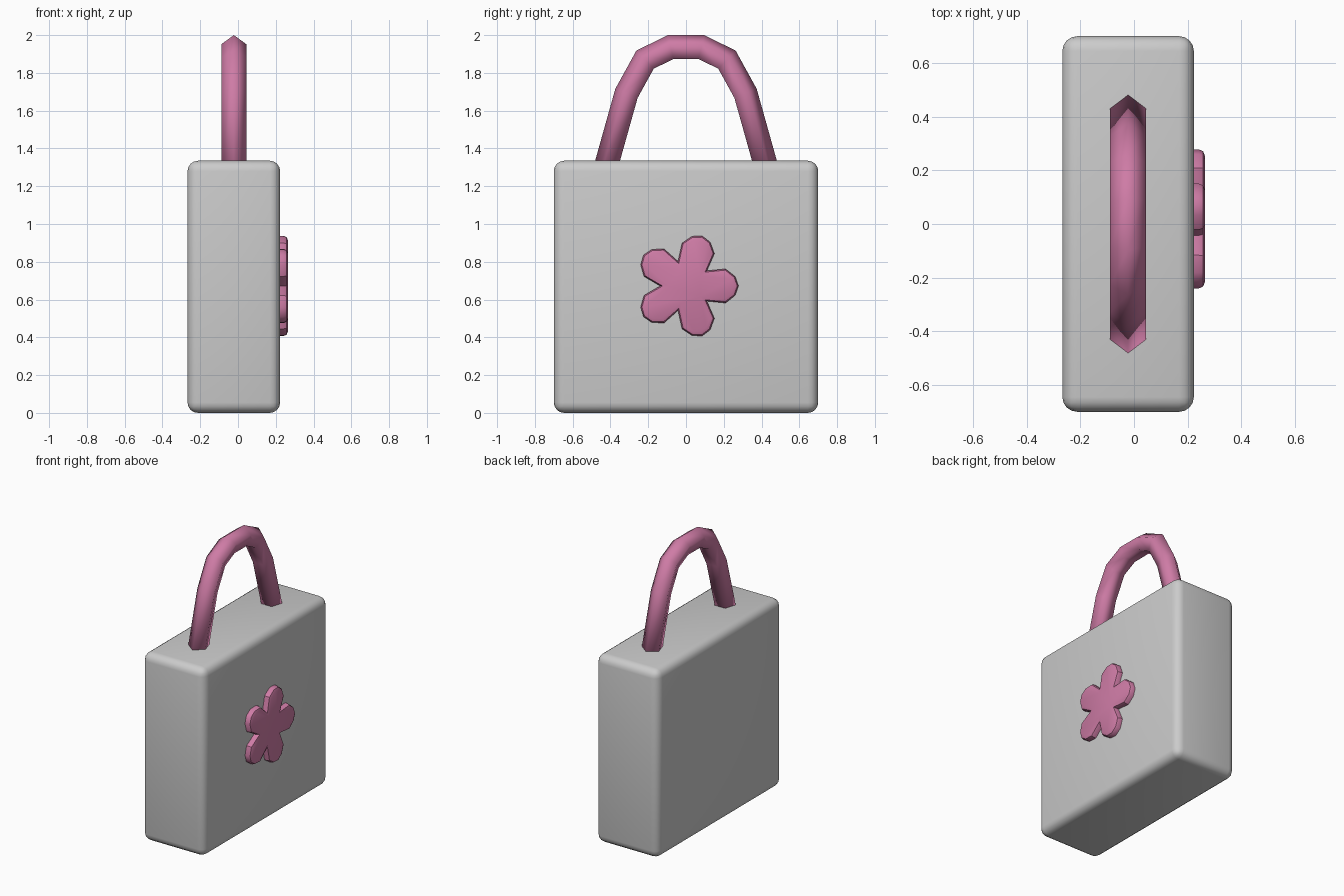
import bpy, bmesh, math
from mathutils import Vector

if "Cube" in bpy.data.objects:
    bpy.data.objects.remove(bpy.data.objects["Cube"])

pink = bpy.data.materials.new("pink")
pink.diffuse_color = (0.62, 0.2, 0.38, 1)
pink.use_nodes = True
pink.node_tree.nodes["Principled BSDF"].inputs["Base Color"].default_value = pink.diffuse_color


def finish(bm, name, mat=None, angle=None):
    bmesh.ops.recalc_face_normals(bm, faces=bm.faces)
    me = bpy.data.meshes.new(name)
    bm.to_mesh(me)
    bm.free()
    ob = bpy.data.objects.new(name, me)
    bpy.context.collection.objects.link(ob)
    if mat:
        me.materials.append(mat)
    bpy.ops.object.select_all(action='DESELECT')
    bpy.context.view_layer.objects.active = ob
    ob.select_set(True)
    if angle:
        bpy.ops.object.shade_smooth_by_angle(angle=math.radians(angle))
    else:
        bpy.ops.object.shade_smooth()
    return ob


# Bag body: rounded box
bm = bmesh.new()
bmesh.ops.create_cube(bm, size=1)
bmesh.ops.scale(bm, vec=(0.49, 1.4, 1.335), verts=bm.verts)
bmesh.ops.translate(bm, vec=(-0.022, 0, 0.6675), verts=bm.verts)
bmesh.ops.bevel(bm, geom=bm.edges[:], offset=0.055, segments=4,
                profile=0.5, affect='EDGES')
finish(bm, "bag_body", angle=35)

# Handle: five-sided tube swept along a mirrored arch
half = [(-0.418, 1.30), (-0.309, 1.689), (-0.212, 1.865), (-0.080, 1.930)]
path = [Vector(p) for p in half + [(-y, z) for y, z in reversed(half)]]
bm = bmesh.new()
rings = []
for i, p in enumerate(path):
    a = (p - path[max(i - 1, 0)]).normalized()
    b = (path[min(i + 1, len(path) - 1)] - p).normalized()
    t = (a + b).normalized()
    out = Vector((-t.y, t.x))
    miter = 1 / max(t.dot(a), t.dot(b))
    ring = []
    for k in range(5):
        ang = math.tau * k / 5
        q = p + out * (0.07 * math.cos(ang) * miter)
        ring.append(bm.verts.new((-0.022 + 0.07 * math.sin(ang), q.x, q.y)))
    rings.append(ring)
for r, s in zip(rings, rings[1:]):
    for k in range(5):
        bm.faces.new((r[k], r[(k + 1) % 5], s[(k + 1) % 5], s[k]))
bm.faces.new(rings[0])
bm.faces.new(rings[-1])
finish(bm, "handle", pink)

# Flower: five repeated petals, extruded, with a softened front rim
petal = [(0.137, -36), (0.228, -23.3), (0.265, -10.9), (0.278, 0),
         (0.265, 10.9), (0.228, 23.3)]
bm = bmesh.new()
outline = []
for i in range(5):
    for r, deg in petal:
        ang = math.radians(deg + 72 * i)
        outline.append(bm.verts.new((0.215, r * math.cos(ang),
                                     0.672 + r * math.sin(ang))))
base = bm.faces.new(outline)
ext = bmesh.ops.extrude_face_region(bm, geom=[base], use_keep_orig=True)["geom"]
bmesh.ops.translate(bm, vec=(0.049, 0, 0),
                    verts=[g for g in ext if isinstance(g, bmesh.types.BMVert)])
rim = [e for e in bm.edges if all(v.co.x > 0.25 for v in e.verts)]
bmesh.ops.bevel(bm, geom=rim, offset=0.022, segments=2, profile=0.5,
                affect='EDGES')
finish(bm, "flower", pink, angle=40)
